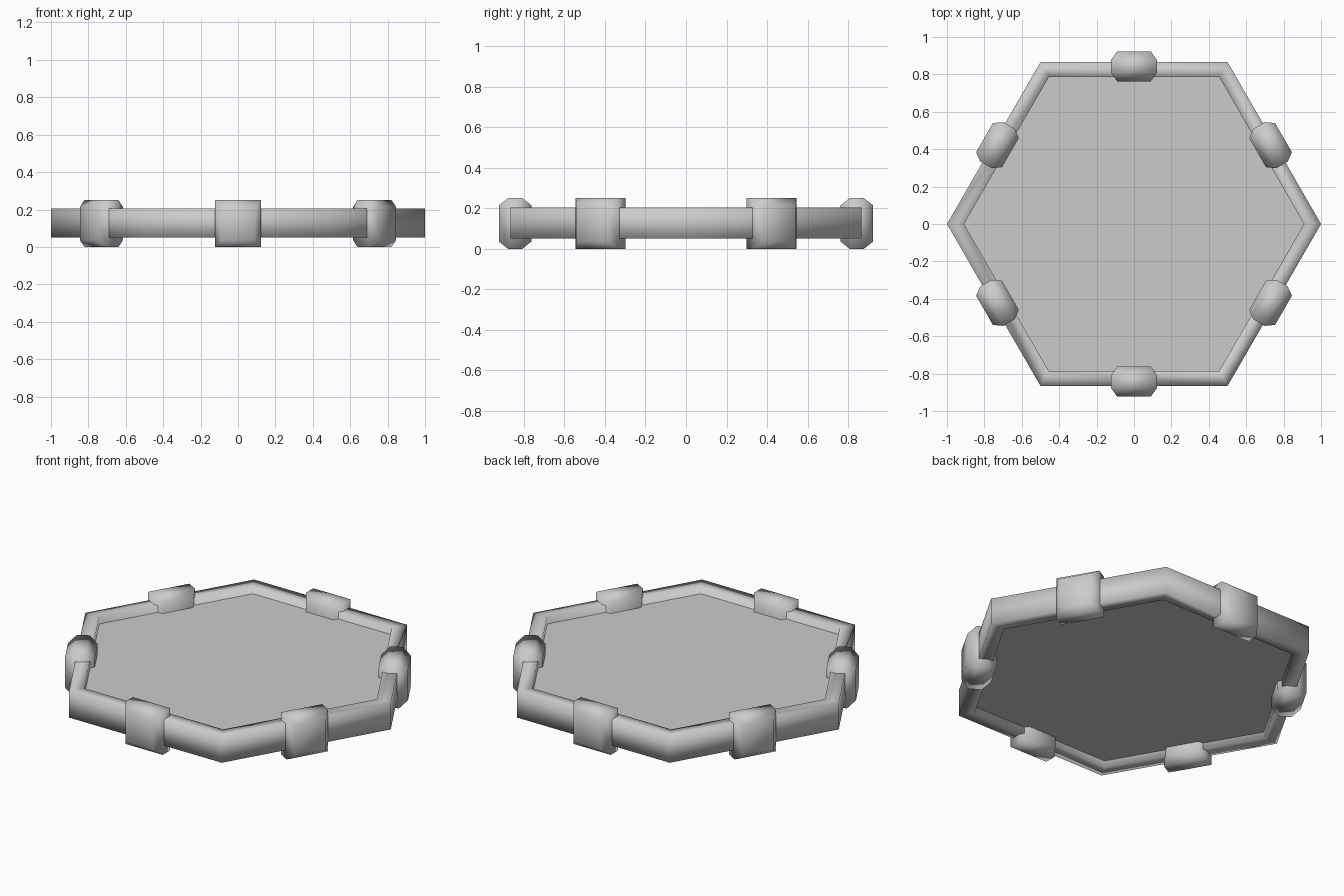
import bpy
from math import radians, cos, sin

if "Cube" in bpy.data.objects:
    bpy.data.objects.remove(bpy.data.objects["Cube"])


def add_mesh(name, verts, faces):
    mesh = bpy.data.meshes.new(name)
    mesh.from_pydata(verts, [], faces)
    mesh.update()
    for p in mesh.polygons:
        p.use_smooth = True
    ob = bpy.data.objects.new(name, mesh)
    bpy.context.collection.objects.link(ob)
    return ob


def bridge(a, b, n):
    # quads between two consecutive loops of n vertices
    return [(a * n + i, a * n + (i + 1) % n, b * n + (i + 1) % n, b * n + i)
            for i in range(n)]


def hexagon(r, z):
    return [(r * cos(radians(60 * i)), r * sin(radians(60 * i)), z) for i in range(6)]


# hexagonal rim: square section swept round six corners, smooth shaded
section = [(1.0, 0.05), (1.0, 0.205), (0.909, 0.205), (0.909, 0.05)]
verts = [v for r, z in section for v in hexagon(r, z)]
faces = []
for k in range(4):
    faces += [f[::-1] for f in bridge((k + 1) % 4, k, 6)][::1]
rim = add_mesh("rim", verts, [f[::-1] for f in faces])

# flat centre panel
bpy.ops.mesh.primitive_cylinder_add(vertices=6, radius=0.92, depth=0.075,
                                    location=(0, 0, 0.126),
                                    rotation=(0, 0, radians(30)))
bpy.context.object.name = "centre_panel"

# clamp blocks: square girth tapering to smaller inner and outer faces
RADIUS, HALF = 0.843, 0.08
loops = [(-HALF, 0.09, 0.09), (-0.035, 0.122, 0.125),
         (0.035, 0.122, 0.125), (HALF, 0.09, 0.09)]
block_verts = []
for d, w, h in loops:
    block_verts += [(RADIUS + d, sx * w, 0.125 + sz * h)
                    for sx, sz in ((-1, -1), (1, -1), (1, 1), (-1, 1))]
block_faces = [(3, 2, 1, 0), (12, 13, 14, 15)]
for k in range(3):
    block_faces += bridge(k, k + 1, 4)

for i in range(6):
    block = add_mesh(f"clamp_block_{i + 1}", block_verts, block_faces)
    block.rotation_euler.z = radians(30 + 60 * i)

# consistent outward normals
for ob in bpy.context.collection.objects:
    bpy.ops.object.select_all(action='DESELECT')
    ob.select_set(True)
    bpy.context.view_layer.objects.active = ob
    bpy.ops.object.mode_set(mode='EDIT')
    bpy.ops.mesh.select_all(action='SELECT')
    bpy.ops.mesh.normals_make_consistent(inside=False)
    bpy.ops.object.mode_set(mode='OBJECT')
